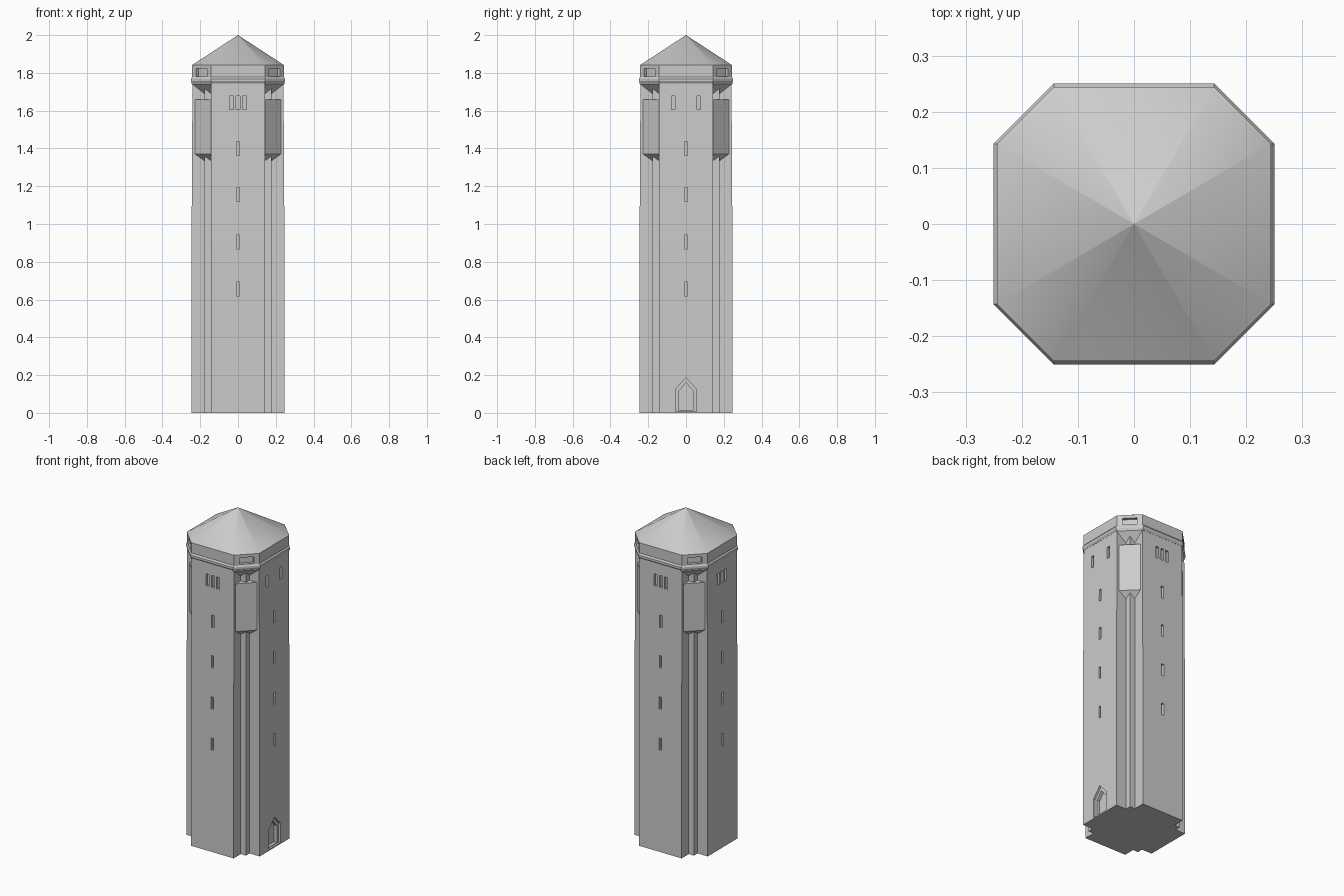
import bpy, bmesh, math
from mathutils import Vector, Matrix

if "Cube" in bpy.data.objects:
    bpy.data.objects.remove(bpy.data.objects["Cube"])

stone = bpy.data.materials.new("grey_stone")
stone.diffuse_color = (0.6, 0.6, 0.6, 1)
stone.use_nodes = True
stone.node_tree.nodes["Principled BSDF"].inputs["Base Color"].default_value = stone.diffuse_color
A = 0.143      # half width of the main walls
P = 0.178      # corner pier position


def finish(name, bm):
    bmesh.ops.recalc_face_normals(bm, faces=bm.faces)
    me = bpy.data.meshes.new(name)
    bm.to_mesh(me)
    bm.free()
    me.materials.append(stone)
    ob = bpy.data.objects.new(name, me)
    bpy.context.collection.objects.link(ob)
    return ob


def loft(name, rings):
    """Solid through a stack of equal-length rings of 3D points."""
    bm = bmesh.new()
    loops = [[bm.verts.new(p) for p in ring] for ring in rings]
    n = len(loops[0])
    for a, b in zip(loops, loops[1:]):
        for i in range(n):
            j = (i + 1) % n
            bm.faces.new((a[i], a[j], b[j], b[i]))
    bm.faces.new(loops[0][::-1])
    bm.faces.new(loops[-1])
    return finish(name, bm)


def hull(name, pts):
    bm = bmesh.new()
    for p in pts:
        bm.verts.new(p)
    res = bmesh.ops.convex_hull(bm, input=bm.verts)
    junk = list({v for v in res["geom_interior"] + res["geom_unused"]
                 if isinstance(v, bmesh.types.BMVert)})
    bmesh.ops.delete(bm, geom=junk, context='VERTS')
    bmesh.ops.dissolve_limit(bm, angle_limit=0.01, verts=bm.verts, edges=bm.edges)
    return finish(name, bm)


def four_fold(quarter, z):
    """Repeat a quarter outline around the vertical axis."""
    return [Matrix.Rotation(math.pi / 2 * k, 3, 'Z') @ Vector((x, y, z))
            for k in range(4) for x, y in quarter]


def octagon(r, z):
    return four_fold([(r, -A), (r, A)], z)


def plan(r, z):
    return four_fold([(r, -A), (r, A), (P, A), (P, P), (A, P)], z)


def cut(target, outline, inner, outer, angle):
    """Cut an outline (across, z) between two distances from the axis."""
    rot = Matrix.Rotation(angle, 3, 'Z')
    c = loft("cutter", [[rot @ Vector((d, t, z)) for t, z in outline]
                        for d in (inner, outer)])
    c.hide_render = True
    m = target.modifiers.new("cut", 'BOOLEAN')
    m.object, m.operation, m.solver = c, 'DIFFERENCE', 'EXACT'
    bpy.context.view_layer.objects.active = target
    bpy.ops.object.modifier_apply(modifier=m.name)
    bpy.data.objects.remove(c)


def rect(t, z0, z1, w):
    return [(t - w, z0), (t + w, z0), (t + w, z1), (t - w, z1)]


def pointed(w, z0, shoulder, top):
    return [(-w, z0), (w, z0), (w, shoulder), (0, top), (-w, shoulder)]


# Tapering shaft with stepped corners
shaft = loft("tower_shaft", [plan(0.246, 0), plan(0.246, 0.9), plan(0.241, 1.75)])

# Slit windows: single column on every wall, group at the top
for k in range(4):
    ang = k * math.pi / 2
    for zc in (0.655, 0.905, 1.155, 1.4):
        cut(shaft, rect(0, zc - 0.037, zc + 0.037, 0.008), 0.228, 0.3, ang)
    for t in ((-0.067, 0.067) if k == 0 else (-0.035, 0, 0.035)):
        cut(shaft, rect(t, 1.605, 1.677, 0.01), 0.228, 0.3, ang)

# Pointed doorway with a stepped reveal on the right wall
cut(shaft, pointed(0.055, 0.008, 0.125, 0.187), 0.234, 0.3, 0)
cut(shaft, pointed(0.038, 0.012, 0.115, 0.16), 0.215, 0.3, 0)

# Parapet with an opening in each corner face
parapet = loft("parapet", [octagon(0.242, 1.745), octagon(0.244, 1.84)])
for k in range(4):
    cut(parapet, rect(0, 1.782, 1.822, 0.04), 0.255, 0.33, math.pi / 4 + k * math.pi / 2)

# Cornice moulding
loft("cornice", [octagon(0.242, 1.745), octagon(0.25, 1.757),
                 octagon(0.25, 1.768), octagon(0.243, 1.778)])

# Low pointed roof
apex = loft("roof", [octagon(0.244, 1.84), octagon(0.244, 1.841),
                     [Vector((p.x * 0.002, p.y * 0.002, 2.0)) for p in octagon(0.244, 0)]])
bpy.ops.object.select_all(action='DESELECT')
apex.select_set(True)
bpy.context.view_layer.objects.active = apex
bpy.ops.object.shade_smooth_by_angle(angle=math.radians(30))


def corner_block(name, face_sum, z_top, z_face, z_low):
    """Diagonal block filling a stepped corner, sloping in underneath."""
    i, o, low = 0.14, face_sum - 0.14, 0.321 - 0.14
    pts = [(i, o, z_top), (o, i, z_top), (i, o, z_face), (o, i, z_face),
           (i, low, z_low), (low, i, z_low), (i, i, z_low), (i, i, z_top)]
    for k in range(4):
        rot = Matrix.Rotation(k * math.pi / 2, 3, 'Z')
        hull(f"{name}_{k + 1}", [rot @ Vector(p) for p in pts])


# Corner turret boxes and the corbels carrying the cornice
corner_block("corner_box", 0.37, 1.66, 1.37, 1.335)
corner_block("corner_corbel", 0.386, 1.752, 1.742, 1.69)
